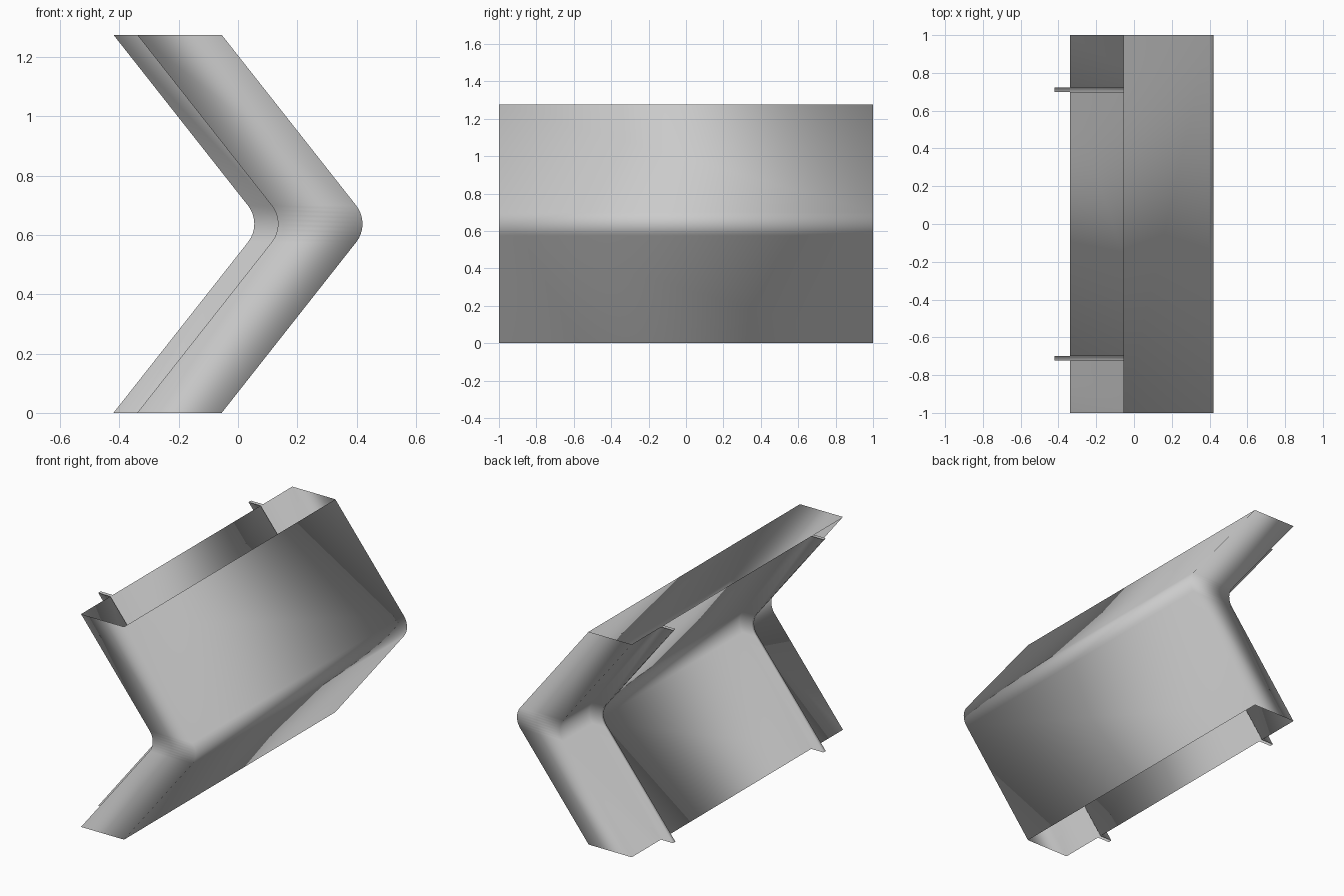
import bpy, bmesh
from math import sin, cos, radians

if "Cube" in bpy.data.objects:
    bpy.data.objects.remove(bpy.data.objects["Cube"])

HEIGHT = 1.275
RADIUS, HALF_ANGLE, STEPS = 0.10, radians(38.35), 8

# Half of the open-ended channel section: front wall, side, back lip, folded rail
half = [(-0.055, 1.0), (-0.34, 1.0), (-0.34, 0.723),
        (-0.42, 0.723), (-0.42, 0.70), (-0.34, 0.70)]
section = half + [(x, -y) for x, y in reversed(half)]

# Chevron path with a rounded elbow: (x shift, z)
mid = HEIGHT / 2
elbow_x = 0.475 - RADIUS
path = [(0.0, 0.0)]
for i in range(STEPS + 1):
    a = -HALF_ANGLE + 2 * HALF_ANGLE * i / STEPS
    path.append((elbow_x + RADIUS * cos(a), mid + RADIUS * sin(a)))
path.append((0.0, HEIGHT))

# Sweep the section along the path
bm = bmesh.new()
rings = [[bm.verts.new((x + dx, y, z)) for x, y in section] for dx, z in path]
n = len(section)
for lower, upper in zip(rings, rings[1:]):
    for i in range(n):
        j = (i + 1) % n
        bm.faces.new((lower[j], lower[i], upper[i], upper[j]))
bmesh.ops.recalc_face_normals(bm, faces=bm.faces)
# The front wall (first and last section points) must face outwards, +x
bm.normal_update()
front = max(bm.faces, key=lambda f: f.calc_center_median().x)
if front.normal.x < 0:
    bmesh.ops.reverse_faces(bm, faces=bm.faces)
for f in bm.faces:
    f.smooth = True

mesh = bpy.data.meshes.new("chevron_channel")
bm.to_mesh(mesh)
bm.free()
obj = bpy.data.objects.new("chevron_channel", mesh)
bpy.context.collection.objects.link(obj)
